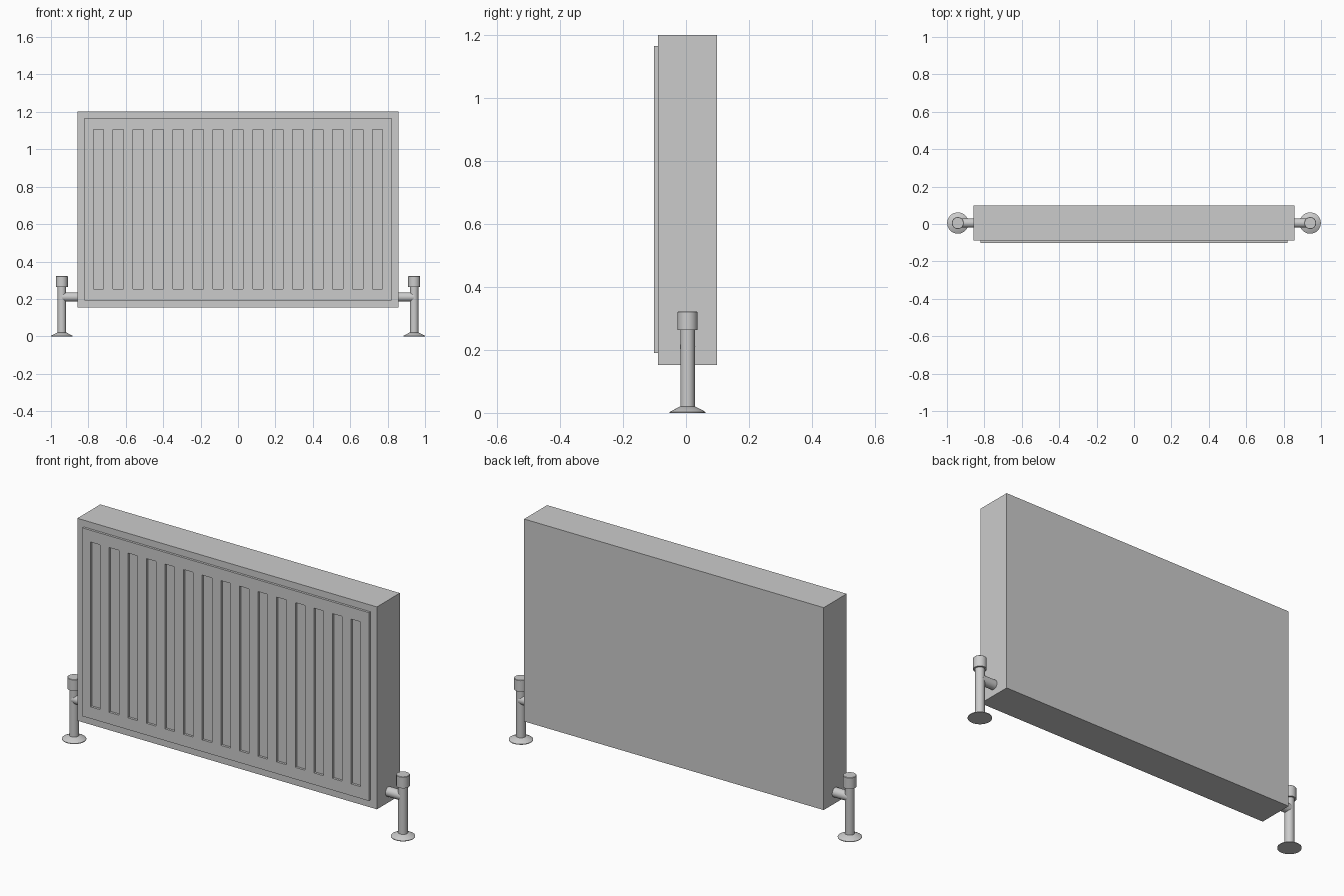
import bpy, bmesh, math

if "Cube" in bpy.data.objects:
    bpy.data.objects.remove(bpy.data.objects["Cube"])

CY = 0.005            # centre line of body and valves in y
BODY_FRONT = -0.089


def finish(name, bm, smooth=False):
    bmesh.ops.recalc_face_normals(bm, faces=bm.faces)
    me = bpy.data.meshes.new(name)
    bm.to_mesh(me)
    bm.free()
    ob = bpy.data.objects.new(name, me)
    bpy.context.collection.objects.link(ob)
    if smooth:
        bpy.ops.object.select_all(action='DESELECT')
        ob.select_set(True)
        bpy.context.view_layer.objects.active = ob
        bpy.ops.object.shade_smooth_by_angle(angle=math.radians(30))
    return ob


def lathe(name, profile, loc, rot=(0, 0, 0), n=32):
    """Closed solid of revolution from (radius, height) points."""
    bm = bmesh.new()
    rings = [[bm.verts.new((r * math.cos(2 * math.pi * i / n),
                            r * math.sin(2 * math.pi * i / n), z)) for i in range(n)]
             for r, z in profile]
    for a, b in zip(rings, rings[1:]):
        for i in range(n):
            bm.faces.new((a[i], a[(i + 1) % n], b[(i + 1) % n], b[i]))
    bm.faces.new(rings[0])
    bm.faces.new(rings[-1])
    ob = finish(name, bm, True)
    ob.location, ob.rotation_euler = loc, rot
    return ob


# Radiator body
bm = bmesh.new()
bmesh.ops.create_cube(bm, size=1)
for v in bm.verts:
    v.co = (v.co.x * 1.716, CY + v.co.y * 0.188, 0.677 + v.co.z * 1.048)
finish("radiator_body", bm)

# Raised front panel with fifteen slots left open
slots = [(i - 7) * 0.1066 for i in range(15)]
xs = [-0.82] + [c + s * 0.0275 for c in slots for s in (-1, 1)] + [0.82]
zs = [0.191, 0.252, 1.105, 1.166]
bm = bmesh.new()
grid = [[bm.verts.new((x, -0.101, z)) for z in zs] for x in xs]
for i in range(len(xs) - 1):
    for j in range(3):
        if i % 2 == 1 and j == 1:
            continue
        bm.faces.new((grid[i][j], grid[i + 1][j], grid[i + 1][j + 1], grid[i][j + 1]))
ext = bmesh.ops.extrude_face_region(bm, geom=bm.faces[:], use_keep_orig=True)
for v in ext["geom"]:
    if isinstance(v, bmesh.types.BMVert):
        v.co.y = BODY_FRONT
finish("front_panel", bm)

# Valve, feed pipe and floor collar at each end
for side, s in (("left", -1), ("right", 1)):
    x = s * 0.942
    lathe(side + "_floor_collar", [(0.057, 0), (0.057, 0.003), (0.025, 0.02)], (x, CY, 0))
    lathe(side + "_riser_pipe", [(0.023, 0.01), (0.023, 0.27)], (x, CY, 0))
    lathe(side + "_valve_cap", [(0.032, 0.263), (0.032, 0.32), (0.030, 0.322)], (x, CY, 0))
    lathe(side + "_feed_pipe", [(0.0245, 0), (0.0245, 0.10)], (x, CY, 0.21),
          (0, -s * math.pi / 2, 0))
